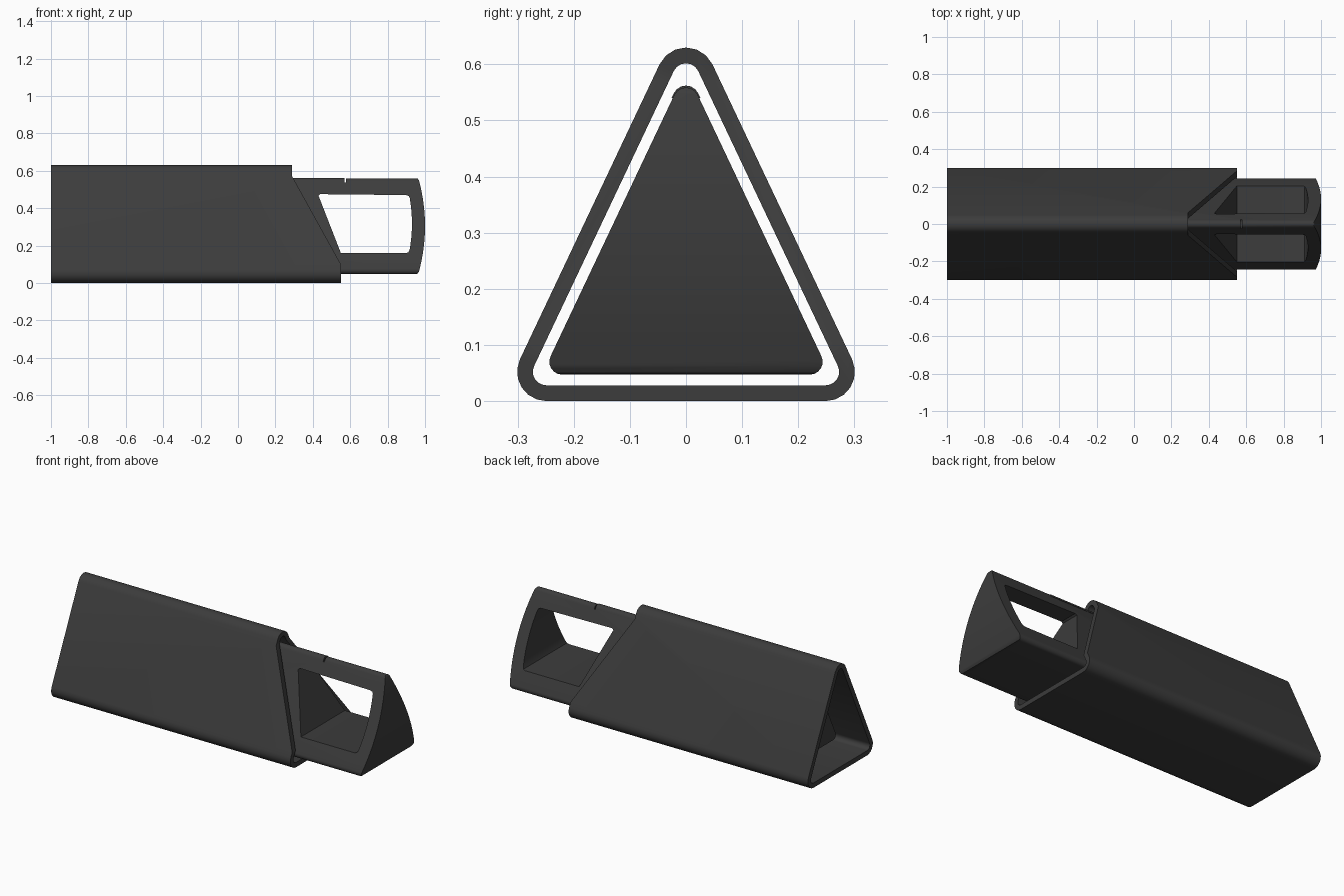
import bpy, bmesh, math
from mathutils import Vector

if "Cube" in bpy.data.objects:
    bpy.data.objects.remove(bpy.data.objects["Cube"])

mat = bpy.data.materials.new("dark_plastic")
mat.diffuse_color = (0.045, 0.045, 0.045, 1)
mat.use_nodes = True
mat.node_tree.nodes["Principled BSDF"].inputs["Base Color"].default_value = mat.diffuse_color

# Centres of the sleeve's corner arcs (y, z)
HALF, Z0, Z1 = 0.249, 0.052, 0.578
SLOPE = math.atan2(Z1 - Z0, HALF)          # base angle of the triangle


def tri_profile(inset, r, seg=6):
    """Rounded triangle in YZ: corner centres inset, then grown by r."""
    hw = HALF - inset / math.tan(SLOPE / 2)
    zb = Z0 + inset
    zt = Z1 - inset / math.cos(SLOPE)
    n = math.pi / 2 - SLOPE                # angle of the right side's normal
    arcs = [((hw, zb), -math.pi / 2, n),
            ((0, zt), n, math.pi - n),
            ((-hw, zb), math.pi - n, 1.5 * math.pi)]
    pts = []
    for (cy, cz), a0, a1 in arcs:
        for i in range(seg + 1):
            a = a0 + (a1 - a0) * i / seg
            pts.append((cy + r * math.cos(a), cz + r * math.sin(a)))
    return pts


def prism(name, pts, a, b, axis):
    """Extrude a 2D profile from a to b along X (YZ profile) or Y (XZ profile)."""
    bm = bmesh.new()
    place = (lambda p, t: (t, p[0], p[1])) if axis == "X" else (lambda p, t: (p[0], t, p[1]))
    face = bm.faces.new([bm.verts.new(place(p, a)) for p in pts])
    res = bmesh.ops.extrude_face_region(bm, geom=[face])
    move = Vector((b - a, 0, 0)) if axis == "X" else Vector((0, b - a, 0))
    bmesh.ops.translate(bm, vec=move,
                        verts=[v for v in res["geom"] if isinstance(v, bmesh.types.BMVert)])
    bmesh.ops.recalc_face_normals(bm, faces=bm.faces)
    me = bpy.data.meshes.new(name)
    bm.to_mesh(me)
    bm.free()
    ob = bpy.data.objects.new(name, me)
    bpy.context.collection.objects.link(ob)
    return ob


def boolean(ob, cutter, op="DIFFERENCE"):
    m = ob.modifiers.new("cut", "BOOLEAN")
    m.operation, m.solver, m.object = op, "EXACT", cutter
    bpy.context.view_layer.objects.active = ob
    bpy.ops.object.modifier_apply(modifier=m.name)
    bpy.data.objects.remove(cutter)


def finish(ob):
    ob.data.materials.clear()
    ob.data.materials.append(mat)
    bpy.ops.object.select_all(action="DESELECT")
    ob.select_set(True)
    bpy.context.view_layer.objects.active = ob
    bpy.ops.object.shade_smooth_by_angle(angle=math.radians(30))


def bow(x_mid, sag, z_lo, z_hi, n=10):
    """Points of a shallow arc bulging to +x, going up."""
    return [(x_mid - sag * t * t, (z_lo + z_hi) / 2 + t * (z_hi - z_lo) / 2)
            for t in (2 * i / n - 1 for i in range(n + 1))]


# Outer sleeve: hollow rounded triangle with a slanted mouth
sleeve = prism("sleeve", tri_profile(0, 0.052), -1, 0.7, "X")
boolean(sleeve, prism("bore", tri_profile(0, 0.024), -1.2, 0.9, "X"))
boolean(sleeve, prism("mouth", [(0.29, 0.9), (0.29, 0.57), (0.55, 0.1), (0.55, -0.2),
                                (0.9, -0.2), (0.9, 0.9)], -0.5, 0.5, "Y"))
finish(sleeve)

# Inner body: solid triangle with a bowed end
body = prism("inner_body", tri_profile(0.018, 0.023), -0.8, 1.1, "X")
end = [(-0.9, -0.2), (0.945, -0.2), (0.945, 0.047), (0.96, 0.05)]
end += bow(1.0, 0.032, 0.062, 0.548) + [(0.962, 0.557), (0.95, 0.564), (0.95, 0.8), (-0.9, 0.8)]
boolean(body, prism("end_shape", end, -0.5, 0.5, "Y"), "INTERSECT")

# Window through the body
window = [(0.55, 0.16), (0.9, 0.16), (0.912, 0.165)]
window += bow(0.93, 0.012, 0.18, 0.455) + [(0.914, 0.465), (0.9, 0.47), (0.44, 0.475), (0.43, 0.468)]
boolean(body, prism("window", window, -0.5, 0.5, "Y"))

# Gap at the tip of the latch
boolean(body, prism("gap", [(0.57, 0.538), (0.577, 0.538), (0.577, 0.7), (0.57, 0.7)],
                    -0.2, 0.2, "Y"))
finish(body)

# Latch strip along the top ridge
latch = prism("latch", tri_profile(0.017, 0.024), 0.1, 0.57, "X")
boolean(latch, prism("latch_trim", [(0, -0.2), (0.8, -0.2), (0.8, 0.54), (0, 0.54)],
                     -0.5, 0.5, "Y"))
finish(latch)
